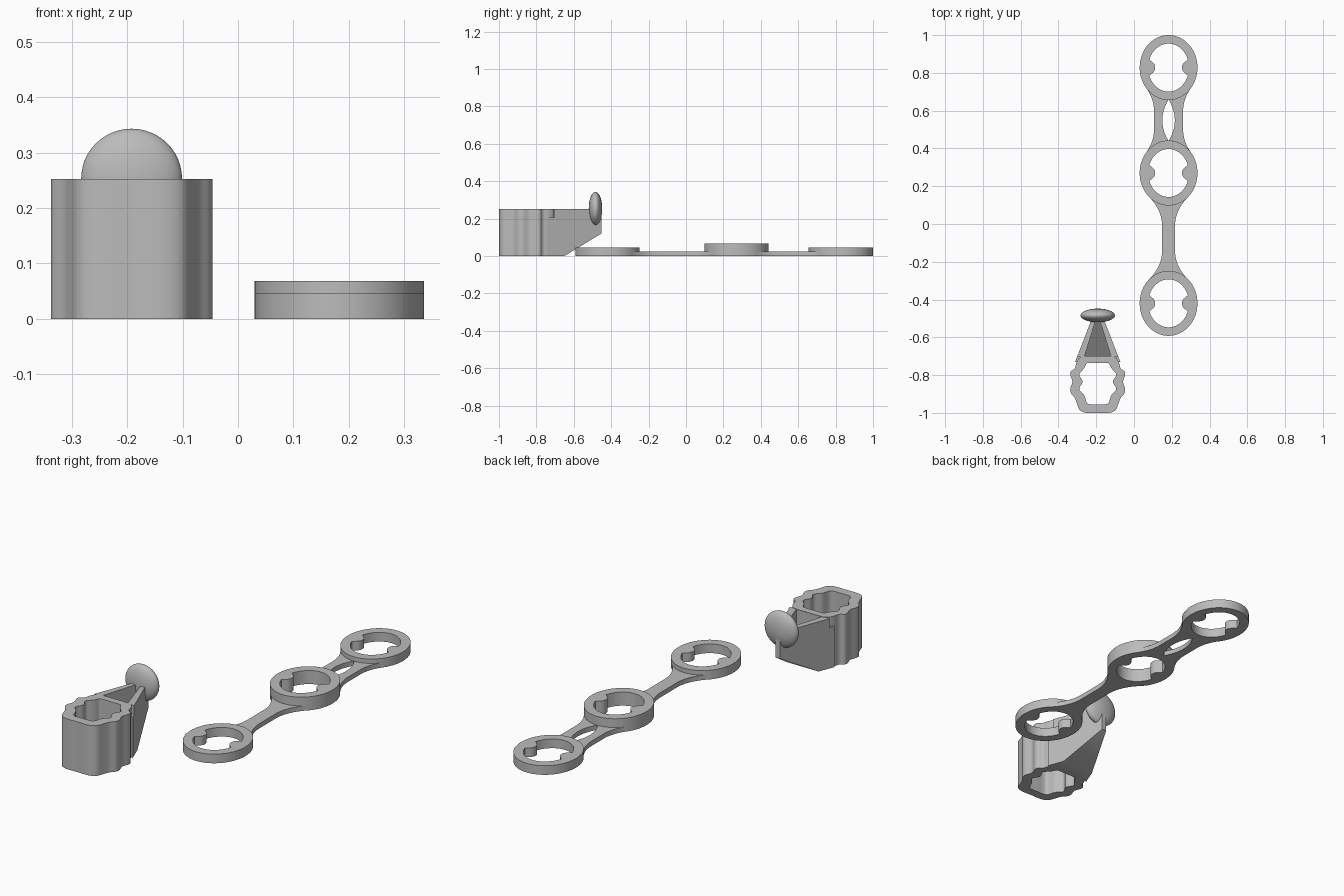
import bpy, bmesh, math
from mathutils import Vector

if "Cube" in bpy.data.objects:
    bpy.data.objects.remove(bpy.data.objects["Cube"])

grey = bpy.data.materials.new("light_grey")
grey.diffuse_color = (0.5, 0.5, 0.5, 1)
grey.use_nodes = True
grey.node_tree.nodes["Principled BSDF"].inputs["Base Color"].default_value = grey.diffuse_color

STRAP_X, BLOCK_X = 0.183, -0.192
RX, RY = 0.153, 0.172      # ring outer radii
HX, HY = 0.108, 0.127      # ring hole radii
BUMP = 0.037               # radius of the grip bumps in each hole


def finish(name, bm, x=0.0):
    bmesh.ops.recalc_face_normals(bm, faces=bm.faces)
    me = bpy.data.meshes.new(name)
    bm.to_mesh(me)
    bm.free()
    ob = bpy.data.objects.new(name, me)
    ob.location.x = x
    bpy.context.collection.objects.link(ob)
    me.materials.append(grey)
    bpy.context.view_layer.objects.active = ob
    ob.select_set(True)
    bpy.ops.object.shade_smooth_by_angle(angle=math.radians(35))
    ob.select_set(False)
    return ob


def strip(name, a, b, height, x, closed=False):
    """Solid of given height between two plan polylines of equal length."""
    bm = bmesh.new()
    va = [bm.verts.new((p[0], p[1], 0)) for p in a]
    vb = [bm.verts.new((p[0], p[1], 0)) for p in b]
    n = len(a)
    for i in range(n if closed else n - 1):
        j = (i + 1) % n
        bm.faces.new((va[i], va[j], vb[j], vb[i]))
    res = bmesh.ops.extrude_face_region(bm, geom=bm.faces[:])
    up = [v for v in res["geom"] if isinstance(v, bmesh.types.BMVert)]
    bmesh.ops.translate(bm, verts=up, vec=(0, 0, height))
    return finish(name, bm, x)


def hole_radius(t):
    """Polar radius of the ring hole, pinched by a bump on each side."""
    c, s = abs(math.cos(t)), math.sin(t)
    r = 1 / math.hypot(c / HX, s / HY)
    d = BUMP ** 2 - (HX * s) ** 2
    return min(r, HX * c - math.sqrt(d)) if d > 0 else r


def ring(name, y, height):
    ts = [2 * math.pi * i / 128 for i in range(128)]
    outer = [(RX * math.cos(t), y + RY * math.sin(t)) for t in ts]
    inner = [(hole_radius(t) * math.cos(t), y + hole_radius(t) * math.sin(t)) for t in ts]
    strip(name, outer, inner, height, STRAP_X, True)


def link(name, y0, y1, waist, flare, lens):
    """Thin flared link between ring centres y0 and y1, as two mirrored halves."""
    lo, hi, mid = y0 + 0.115, y1 - 0.115, (y0 + y1) / 2
    for side, sx in (("left", -1), ("right", 1)):
        a, b = [], []
        for i in range(49):
            y = lo + (hi - lo) * i / 48
            t = max(0, 1 - min(y - lo, hi - y) / flare)
            xin = max(0, lens * (1 - ((y - mid) / 0.11) ** 2))
            near = min(y - y0, y1 - y)
            if near < HY:
                xin = HX * math.sqrt(1 - (near / HY) ** 2) + 0.006
            a.append((sx * xin, y))
            b.append((sx * (waist + (0.114 - waist) * t ** 2.2), y))
        strip(f"{name}_{side}", a, b, 0.024, STRAP_X)


# Strap: three rings and their links
ring("front_ring", -0.42, 0.046)
ring("middle_ring", 0.27, 0.068)
ring("back_ring", 0.828, 0.046)
link("narrow_link", -0.42, 0.27, 0.034, 0.17, 0.0)
link("slotted_link", 0.27, 0.828, 0.077, 0.12, 0.033)


def rounded(half):
    """Smooth closed loop from the right half of a symmetric outline."""
    pts = [Vector(p) for p in half + [(-x, y) for x, y in half[-2:0:-1]]]
    n, out = len(pts), []
    for i in range(n):
        p0, p1, p2, p3 = (pts[(i + k) % n] for k in (-1, 0, 1, 2))
        for k in range(4):
            t = k / 4
            out.append(0.5 * (2 * p1 + (p2 - p0) * t + (2 * p0 - 5 * p1 + 4 * p2 - p3) * t * t
                              + (3 * p1 - p0 - 3 * p2 + p3) * t ** 3))
    return out


# Hollow block with wavy side walls
outer = [(0, -1), (.06, -1), (.095, -.985), (.11, -.95), (.122, -.92), (.142, -.895),
         (.145, -.87), (.134, -.835), (.145, -.80), (.142, -.78), (.122, -.765),
         (.113, -.735), (.095, -.708), (.06, -.70), (0, -.70)]
inner = [(0, -.955), (.04, -.955), (.058, -.945), (.07, -.91), (.082, -.895), (.096, -.88),
         (.096, -.865), (.08, -.835), (.096, -.805), (.096, -.79), (.082, -.775),
         (.07, -.76), (.058, -.738), (.04, -.735), (0, -.735)]
strip("hollow_block", rounded(outer), rounded(inner), 0.252, BLOCK_X, True)


def tapered(name, profile, half_width):
    """Side profile (y, z) spanned across x with a width that depends on y."""
    bm = bmesh.new()
    sides = [[bm.verts.new((s * half_width(y), y, z)) for y, z in profile] for s in (-1, 1)]
    n = len(profile)
    for vs in sides:
        bm.faces.new(vs)
    for i in range(n):
        j = (i + 1) % n
        bm.faces.new((sides[0][i], sides[0][j], sides[1][j], sides[1][i]))
    return finish(name, bm, BLOCK_X)


# Tapered arm with a sloping trough in its top
arm = tapered("arm", [(-.73, 0), (-.65, 0), (-.452, .12), (-.452, .25), (-.705, .25),
                      (-.705, .205), (-.73, .205)],
              lambda y: 0.108 - 0.385 * (y + 0.70))
cutter = tapered("trough_cutter", [(-.699, .05), (-.505, .19), (-.505, .3), (-.699, .3)],
                 lambda y: 0.07 - 0.31 * (y + 0.70))
cutter.hide_render = True
cutter.hide_viewport = True
mod = arm.modifiers.new("trough", "BOOLEAN")
mod.operation, mod.object, mod.solver = "DIFFERENCE", cutter, "EXACT"

# Rounded button at the arm's tip
bm = bmesh.new()
bmesh.ops.create_uvsphere(bm, u_segments=48, v_segments=24, radius=1)
bmesh.ops.scale(bm, vec=(0.091, 0.036, 0.09), verts=bm.verts)
bmesh.ops.translate(bm, vec=(0, -0.484, 0.253), verts=bm.verts)
finish("button", bm, BLOCK_X)
